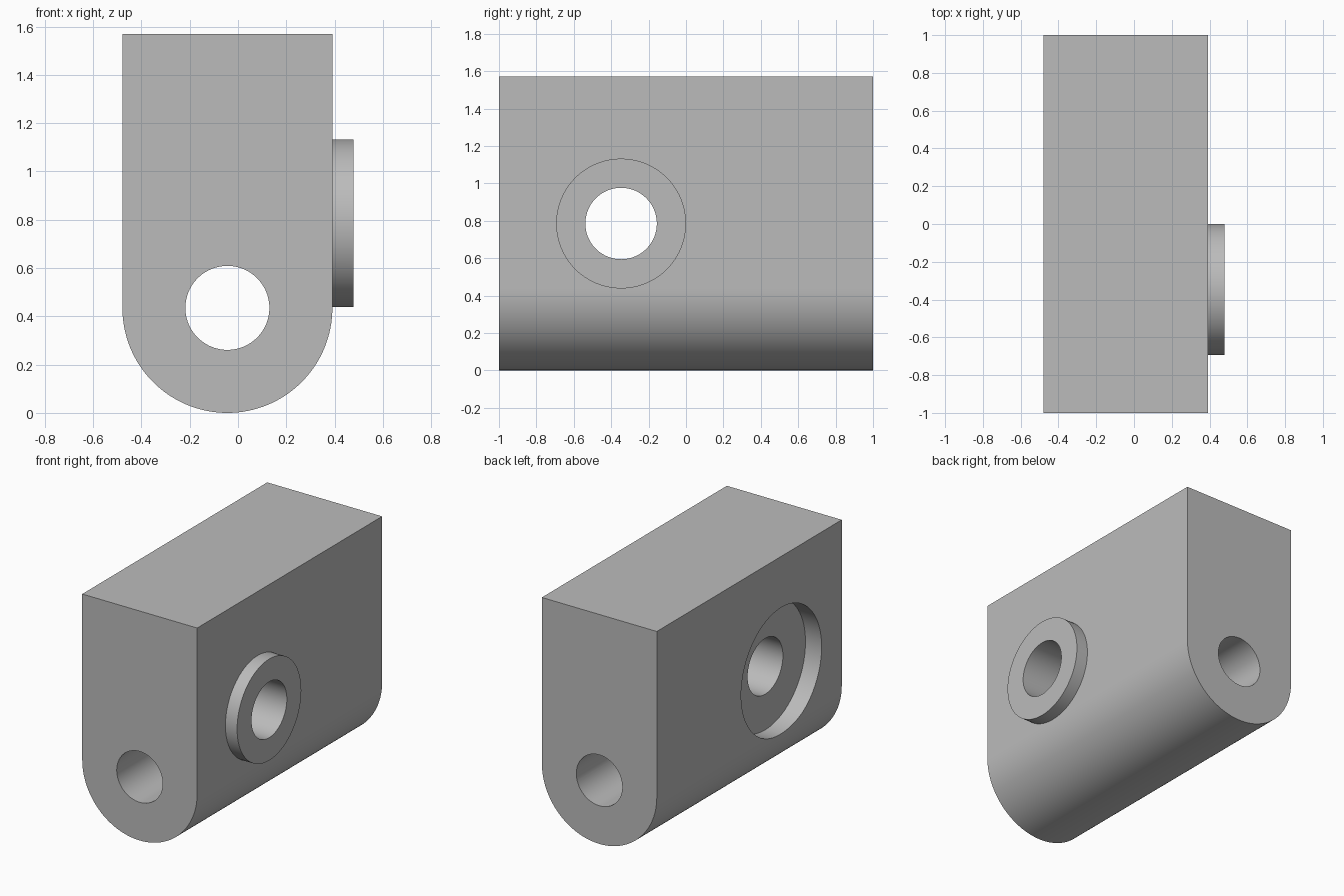
import bpy, bmesh
from math import pi, cos, sin
from mathutils import Matrix

if "Cube" in bpy.data.objects:
    bpy.data.objects.remove(bpy.data.objects["Cube"], do_unlink=True)

grey = bpy.data.materials.new("neutral grey")
grey.use_nodes = True
colour = (0.5, 0.5, 0.5, 1)
grey.diffuse_color = colour
grey.node_tree.nodes["Principled BSDF"].inputs["Base Color"].default_value = colour

MID_X, HALF, TOP = -0.044, 0.435, 1.57     # block centre, half width, height
LEFT, RIGHT, BOSS_END = MID_X - HALF, MID_X + HALF, 0.479
PIVOT_Y, PIVOT_Z = -0.347, 0.785           # axis of the cross bore


def make_object(name, bm):
    bmesh.ops.recalc_face_normals(bm, faces=bm.faces[:])
    mesh = bpy.data.meshes.new(name)
    bm.to_mesh(mesh)
    bm.free()
    mesh.materials.append(grey)
    ob = bpy.data.objects.new(name, mesh)
    bpy.context.collection.objects.link(ob)
    return ob


def cylinder(name, radius, start, end, axis, centre):
    """Cylinder along x or y; centre holds the other two coordinates."""
    bm = bmesh.new()
    mid = (start + end) / 2
    if axis == "X":
        place = Matrix.Translation((mid, *centre)) @ Matrix.Rotation(pi / 2, 4, "Y")
    else:
        place = Matrix.Translation((centre[0], mid, centre[1])) @ Matrix.Rotation(pi / 2, 4, "X")
    bmesh.ops.create_cone(bm, cap_ends=True, segments=96, radius1=radius,
                          radius2=radius, depth=end - start, matrix=place)
    return make_object(name, bm)


def combine(target, tool, operation):
    tool.hide_render = True
    mod = target.modifiers.new(operation.lower(), "BOOLEAN")
    mod.operation, mod.solver, mod.object = operation, "EXACT", tool
    bpy.context.view_layer.objects.active = target
    bpy.ops.object.modifier_apply(modifier=mod.name)
    bpy.data.objects.remove(tool, do_unlink=True)


# Block with a half-round underside, extruded from front to back
bm = bmesh.new()
steps = 64
profile = [(RIGHT, TOP), (LEFT, TOP)]
profile += [(MID_X + HALF * cos(pi + pi * i / steps), HALF + HALF * sin(pi + pi * i / steps))
            for i in range(steps + 1)]
face = bm.faces.new([bm.verts.new((x, -1, z)) for x, z in profile])
extruded = bmesh.ops.extrude_face_region(bm, geom=[face])["geom"]
bmesh.ops.translate(bm, vec=(0, 2, 0),
                    verts=[v for v in extruded if isinstance(v, bmesh.types.BMVert)])
block = make_object("hinge_block", bm)

# Raised boss on one side, matching recess on the other, and the two bores
pivot = (PIVOT_Y, PIVOT_Z)
combine(block, cylinder("boss", 0.347, RIGHT - 0.1, BOSS_END, "X", pivot), "UNION")
combine(block, cylinder("recess", 0.435, LEFT - 0.2, LEFT + 0.122, "X", pivot), "DIFFERENCE")
combine(block, cylinder("cross_bore", 0.191, -1, 1, "X", pivot), "DIFFERENCE")
combine(block, cylinder("long_bore", 0.174, -1.2, 1.2, "Y", (MID_X, HALF)), "DIFFERENCE")

# Smooth round walls with crisp edges
bpy.ops.object.select_all(action="DESELECT")
block.select_set(True)
bpy.context.view_layer.objects.active = block
bpy.ops.object.shade_smooth_by_angle(angle=pi / 6)
